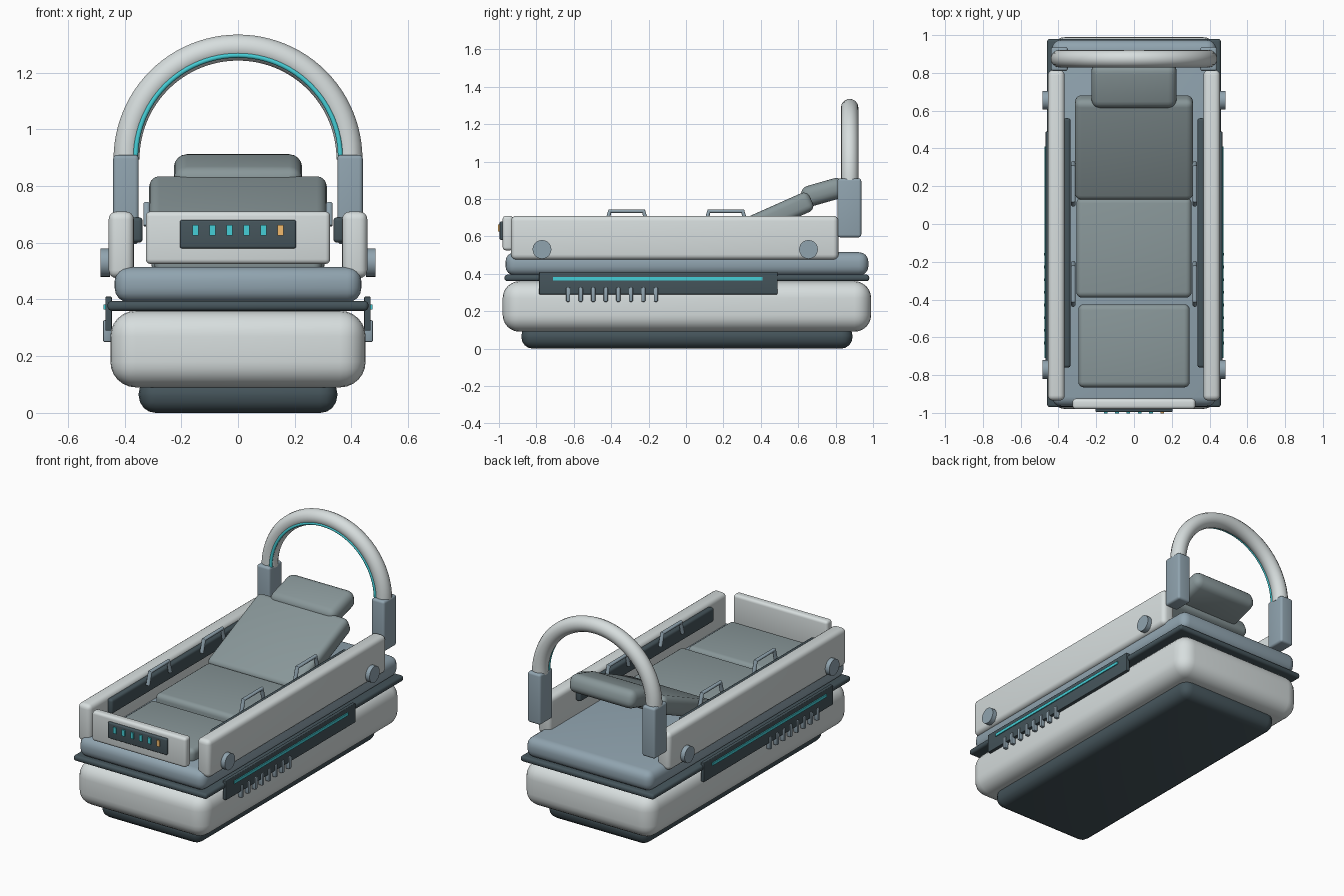
import bpy, math
from mathutils import Vector

if "Cube" in bpy.data.objects:
    bpy.data.objects.remove(bpy.data.objects["Cube"])


def material(name, rgb):
    m = bpy.data.materials.new(name)
    m.diffuse_color = (*rgb, 1)
    m.use_nodes = True
    m.node_tree.nodes["Principled BSDF"].inputs["Base Color"].default_value = m.diffuse_color
    return m


LIGHT = material("light_shell", (0.68, 0.73, 0.73))
BLUE = material("blue_grey", (0.28, 0.37, 0.43))
DARK = material("dark_trim", (0.06, 0.09, 0.105))
PAD = material("cushion_grey", (0.25, 0.31, 0.32))
CYAN = material("cyan_glow", (0.06, 0.62, 0.68))
ORANGE = material("orange_glow", (0.9, 0.5, 0.15))


def smooth(ob):
    bpy.ops.object.select_all(action='DESELECT')
    ob.select_set(True)
    bpy.context.view_layer.objects.active = ob
    bpy.ops.object.shade_smooth_by_angle(angle=math.radians(35))


def box(name, x, y, z, mat, bevel=0.0, tilt=0.0, segments=4):
    """Rounded box from (min, max) ranges, tilted about x through its centre."""
    bpy.ops.mesh.primitive_cube_add(size=1)
    ob = bpy.context.object
    ob.name = name
    size = [r[1] - r[0] for r in (x, y, z)]
    for v in ob.data.vertices:
        v.co = Vector(c * s for c, s in zip(v.co, size))
    ob.location = [(r[0] + r[1]) / 2 for r in (x, y, z)]
    ob.rotation_euler.x = math.radians(tilt)
    ob.data.materials.append(mat)
    if bevel:
        b = ob.modifiers.new("round", 'BEVEL')
        b.width, b.segments = bevel, segments
        bpy.ops.object.modifier_apply(modifier=b.name)
        smooth(ob)
    return ob


def tube(name, points, radius, mat):
    """Round bar along a list of points."""
    cu = bpy.data.curves.new(name, 'CURVE')
    cu.dimensions = '3D'
    cu.bevel_depth, cu.bevel_resolution, cu.use_fill_caps = radius, 5, True
    sp = cu.splines.new('POLY')
    sp.points.add(len(points) - 1)
    for p, co in zip(sp.points, points):
        p.co = (*co, 1)
    ob = bpy.data.objects.new(name, cu)
    bpy.context.collection.objects.link(ob)
    cu.materials.append(mat)
    bpy.ops.object.select_all(action='DESELECT')
    ob.select_set(True)
    bpy.context.view_layer.objects.active = ob
    bpy.ops.object.convert(target='MESH')
    ob = bpy.context.object
    smooth(ob)
    return ob


def half_ring(name, y, z, major, minor, mat):
    pts = [(major * math.cos(math.pi * i / 48), y, z + major * math.sin(math.pi * i / 48))
           for i in range(49)]
    return tube(name, pts, minor, mat)


# Stacked body
box("plinth", (-0.35, 0.35), (-0.88, 0.89), (0, 0.13), DARK, 0.06)
box("lower_hull", (-0.45, 0.45), (-0.98, 0.99), (0.09, 0.36), LIGHT, 0.09, segments=6)
box("dark_seam", (-0.46, 0.46), (-0.97, 0.98), (0.36, 0.395), DARK, 0.015)
box("upper_deck", (-0.435, 0.435), (-0.965, 0.975), (0.39, 0.515), BLUE, 0.05)

# Cushions
box("foot_cushion", (-0.295, 0.295), (-0.865, -0.425), (0.49, 0.585), PAD, 0.03)
box("seat_cushion", (-0.305, 0.305), (-0.39, 0.14), (0.49, 0.60), PAD, 0.03)
box("back_cushion", (-0.313, 0.313), (0.115, 0.695), (0.622, 0.732), PAD, 0.035, 24)
box("head_cushion", (-0.226, 0.226), (0.615, 0.855), (0.78, 0.892), PAD, 0.045, 16)

# Footboard with indicator panel
box("footboard", (-0.325, 0.325), (-0.98, -0.925), (0.525, 0.71), LIGHT, 0.017)
box("control_panel", (-0.205, 0.205), (-0.996, -0.97), (0.58, 0.68), DARK, 0.008)
for i in range(6):
    cx = -0.15 + 0.06 * i
    box(f"indicator_{i}", (cx - 0.01, cx + 0.01), (-1.004, -0.99), (0.625, 0.662),
        ORANGE if i == 5 else CYAN)

# Parts repeated on both sides
for side, s in (("left", -1), ("right", 1)):
    def span(a, b):
        return tuple(sorted((s * a, s * b)))

    box(f"{side}_rail", span(0.367, 0.456), (-0.935, 0.815), (0.475, 0.71), LIGHT, 0.028)
    box(f"{side}_inner_strip", span(0.336, 0.375), (-0.76, 0.56), (0.6, 0.69), DARK, 0.014)
    box(f"{side}_arch_post", span(0.35, 0.44), (0.81, 0.937), (0.595, 0.91), BLUE, 0.014)
    box(f"{side}_side_panel", span(0.445, 0.468), (-0.785, 0.49), (0.29, 0.41), DARK, 0.004)
    box(f"{side}_light_strip", span(0.46, 0.474), (-0.71, 0.41), (0.365, 0.383), CYAN)
    for i in range(8):
        cy = -0.63 + 0.067 * i
        box(f"{side}_vent_{i}", span(0.446, 0.476), (cy - 0.011, cy + 0.011),
            (0.25, 0.327), BLUE, 0.006, segments=2)
    for n, cy in (("front", -0.77), ("rear", 0.655)):
        bpy.ops.mesh.primitive_cylinder_add(vertices=32, radius=0.05, depth=0.032,
                                            location=(s * 0.468, cy, 0.53),
                                            rotation=(0, math.pi / 2, 0))
        knob = bpy.context.object
        knob.name = f"{side}_{n}_pivot"
        knob.data.materials.append(BLUE)
        smooth(knob)
    for n, cy in (("front", -0.317), ("rear", 0.213)):
        tube(f"{side}_{n}_grab_handle",
             [(s * 0.322, cy + dy, z) for dy, z in
              ((-0.11, 0.66), (-0.09, 0.735), (0.09, 0.735), (0.11, 0.66))], 0.012, BLUE)

# Overhead arch with inner light line
half_ring("arch", 0.875, 0.895, 0.393, 0.047, LIGHT)
half_ring("arch_light", 0.838, 0.9, 0.361, 0.009, CYAN)
